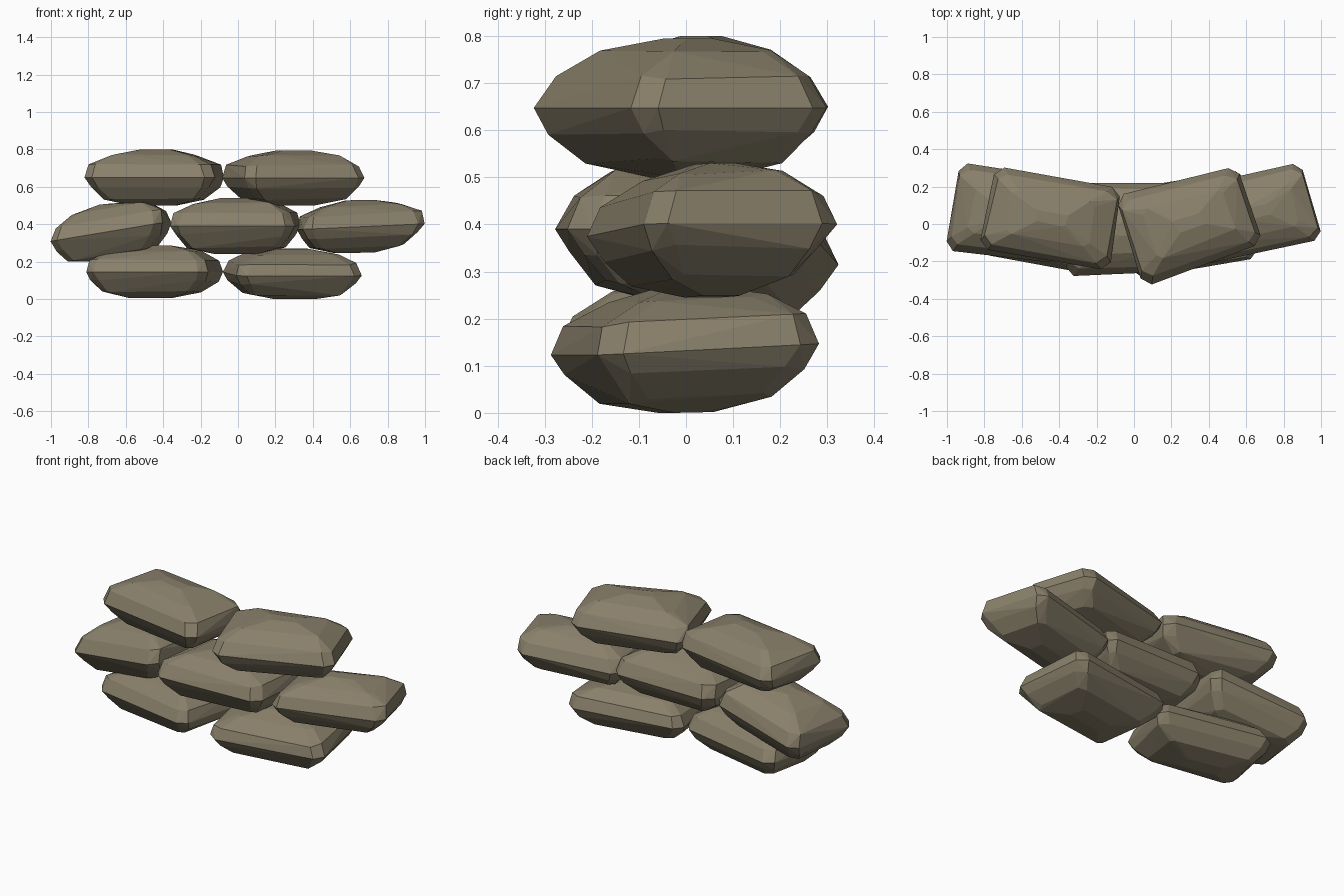
import bpy
import bmesh
import random

cube = bpy.data.objects.get("Cube")
if cube:
    bpy.data.objects.remove(cube, do_unlink=True)

# Sackcloth colour
cloth = bpy.data.materials.new("sackcloth")
cloth.use_nodes = True
colour = (0.25, 0.215, 0.145, 1)
cloth.diffuse_color = colour
bsdf = cloth.node_tree.nodes["Principled BSDF"]
bsdf.inputs["Base Color"].default_value = colour
bsdf.inputs["Roughness"].default_value = 0.9

# Bag cross-section levels: height fraction, length scale, depth scale
LEVELS = [(0, 1, 1), (0.45, 0.94, 0.86), (0.8, 0.66, 0.54), (1, 0.22, 0.14),
          (-0.35, 0.93, 0.87), (-0.76, 0.74, 0.64), (-1, 0.32, 0.2)]


def ring(length, depth):
    """Rectangle outline with clipped corners, in bag coordinates."""
    for u in (-1, 1):
        for v in (-1, 1):
            yield u * length * 0.86, v * depth
            yield u * length, v * depth * 0.80


def sandbag(name, corners, low, high, seed, lift=0, roll=0, crown=0, plump=1):
    """Corners run front left, front right, back right, back left as seen from the front."""
    rng = random.Random(seed)
    mid = (low + high) / 2
    bm = bmesh.new()
    for level, length, depth in LEVELS:
        wobble = 0 if level == 0 else 0.03
        for u, v in ring(length, depth * plump if level > 0 else depth):
            u += crown * level * abs(level) + rng.uniform(-wobble, wobble)
            v += rng.uniform(-wobble, wobble)
            weights = ((1 - u) * (1 - v), (1 + u) * (1 - v),
                       (1 + u) * (1 + v), (1 - u) * (1 + v))
            x = sum(w * c[0] for w, c in zip(weights, corners)) / 4
            y = sum(w * c[1] for w, c in zip(weights, corners)) / 4
            z = mid + level * (high - low) / 2 + lift * u + roll * v
            if 0 < abs(level) < 1:
                z += rng.uniform(-0.006, 0.006)
            bm.verts.new((x, y, min(max(z, low), high)))
    # Tight skin around the rings gives the faceted sack
    hull = bmesh.ops.convex_hull(bm, input=bm.verts)
    loose = {g for g in hull["geom_interior"] + hull["geom_unused"]
             if isinstance(g, bmesh.types.BMVert)}
    bmesh.ops.delete(bm, geom=list(loose), context="VERTS")
    bmesh.ops.dissolve_limit(bm, angle_limit=0.06, verts=bm.verts, edges=bm.edges)
    bmesh.ops.recalc_face_normals(bm, faces=bm.faces)
    mesh = bpy.data.meshes.new(name)
    bm.to_mesh(mesh)
    bm.free()
    mesh.materials.append(cloth)
    bpy.context.collection.objects.link(bpy.data.objects.new(name, mesh))


# Bottom row
sandbag("bottom_sandbag_right", [(-0.82, -0.16), (-0.17, -0.28), (-0.07, 0.13), (-0.73, 0.27)],
        0.005, 0.285, 1, crown=0.05)
sandbag("bottom_sandbag_left", [(0.0, -0.295), (0.67, -0.18), (0.59, 0.29), (-0.09, 0.18)],
        0, 0.27, 2, roll=0.012, plump=1.06)
# Middle row
sandbag("middle_sandbag_right", [(-1.01, -0.14), (-0.41, -0.21), (-0.35, 0.24), (-0.93, 0.33)],
        0.2, 0.515, 3, lift=0.05)
sandbag("middle_sandbag_centre", [(-0.37, -0.28), (0.30, -0.25), (0.34, 0.22), (-0.30, 0.22)],
        0.24, 0.54, 4)
sandbag("middle_sandbag_left", [(0.35, -0.22), (1.01, -0.08), (0.89, 0.33), (0.31, 0.20)],
        0.245, 0.53, 5, lift=0.015, crown=0.05)
# Top row
sandbag("top_sandbag_right", [(-0.83, -0.13), (-0.13, -0.25), (-0.07, 0.19), (-0.74, 0.31)],
        0.5, 0.8, 6)
sandbag("top_sandbag_left", [(0.05, -0.34), (0.69, -0.10), (0.55, 0.31), (-0.10, 0.15)],
        0.5, 0.795, 7)
